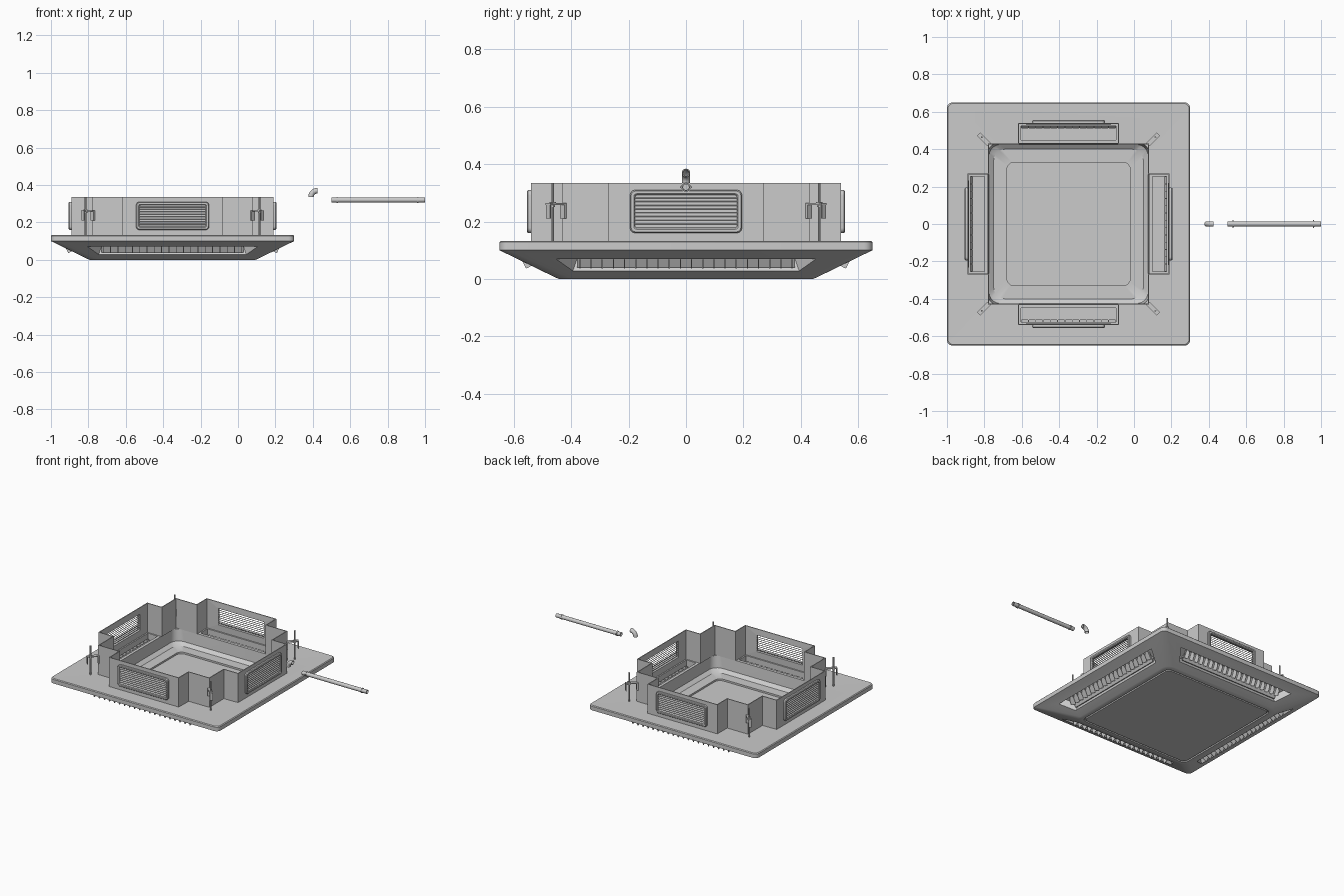
import bpy, bmesh, math
from mathutils import Matrix, Vector

if "Cube" in bpy.data.objects:
    bpy.data.objects.remove(bpy.data.objects["Cube"])

CX = -0.35   # cassette centre in x


def side(k):
    """Local frame of a side: x along the side, -y outwards (k = quarter turns)."""
    return Matrix.Translation((CX, 0, 0)) @ Matrix.Rotation(k * math.pi / 2, 4, 'Z')


def finish(name, bm, recalc=True, smooth=True):
    if recalc:
        bmesh.ops.recalc_face_normals(bm, faces=bm.faces[:])
    me = bpy.data.meshes.new(name)
    bm.to_mesh(me)
    bm.free()
    ob = bpy.data.objects.new(name, me)
    bpy.context.collection.objects.link(ob)
    if smooth:
        bpy.ops.object.select_all(action='DESELECT')
        ob.select_set(True)
        bpy.context.view_layer.objects.active = ob
        bpy.ops.object.shade_smooth_by_angle(angle=math.radians(30))
    return ob


def rounded(hx, hy, r, n=6):
    pts = []
    for q, (sx, sy) in enumerate(((1, 1), (-1, 1), (-1, -1), (1, -1))):
        for i in range(n + 1):
            a = (q + i / n) * math.pi / 2
            pts.append((sx * (hx - r) + r * math.cos(a), sy * (hy - r) + r * math.sin(a)))
    return pts


def loft(bm, rings, closed=False):
    """Skin between rings; cap both ends unless the rings form a loop."""
    vs = [[bm.verts.new(p) for p in ring] for ring in rings]
    n = len(vs[0])
    pairs = list(zip(vs, vs[1:])) + ([(vs[-1], vs[0])] if closed else [])
    for a, b in pairs:
        for i in range(n):
            j = (i + 1) % n
            bm.faces.new((a[i], a[j], b[j], b[i]))
    if not closed:
        bm.faces.new(vs[0])
        bm.faces.new(vs[-1])


def prism(bm, k, section):
    """Section points (r, z, s0, s1): outward distance, height, span along the side."""
    m = side(k)
    loft(bm, [[m @ Vector((p[2 + e], -p[0], p[1])) for p in section] for e in (0, 1)])


def box(bm, k, r0, r1, z0, z1, s0, s1):
    prism(bm, k, [(r, z, s0, s1) for r, z in ((r0, z0), (r1, z0), (r1, z1), (r0, z1))])


# Ceiling panel: hollow bowl inside, flat rim, sloped skirt, grooved intake below
bm = bmesh.new()
profile = [(0.33, 0.018, 0.04), (0.33, 0.03, 0.04), (0.40, 0.03, 0.06), (0.425, 0.05, 0.06),
           (0.43, 0.13, 0.05), (0.645, 0.133, 0.03), (0.65, 0.128, 0.03), (0.65, 0.10, 0.03),
           (0.455, 0.005, 0.05), (0.443, 0.0, 0.05), (0.425, 0.0, 0.035), (0.423, 0.008, 0.035),
           (0.416, 0.008, 0.03), (0.414, 0.0, 0.03)]
loft(bm, [[(CX + x, y, z) for x, y in rounded(h, h, r)] for h, z, r in profile])
panel = finish("ceiling_panel", bm, smooth=False)

# Cut the air slots in the skirt and the ducts that feed them
def cut(name, build):
    c = bmesh.new()
    for k in range(4):
        build(c, k)
    cutter = finish(name, c, smooth=False)
    cutter.hide_render = True
    bpy.context.view_layer.objects.active = panel
    mod = panel.modifiers.new(name, 'BOOLEAN')
    mod.object = cutter
    mod.operation = 'DIFFERENCE'
    mod.solver = 'EXACT'
    bpy.ops.object.modifier_apply(modifier=name)
    bpy.data.objects.remove(cutter)


def slot(c, k):
    prism(c, k, [(0.510, 0.012, -0.40, 0.40), (0.597, 0.054, -0.46, 0.46),
                 (0.568, 0.112, -0.44, 0.44), (0.482, 0.07, -0.38, 0.38)])


cut("slot_cutter", slot)
cut("duct_cutter", lambda c, k: box(c, k, 0.45, 0.525, 0.085, 0.16, -0.255, 0.255))
panel.select_set(True)
bpy.context.view_layer.objects.active = panel
bpy.ops.object.shade_smooth_by_angle(angle=math.radians(30))

# Slot vanes: a row of thin pointed blades plus a guide blade on each side
bm = bmesh.new()
for k in range(4):
    for i in range(20):
        s = -0.37 + i * 0.74 / 19
        prism(bm, k, [(r, z, s - 0.002, s + 0.002) for r, z in
                      ((0.495, 0.072), (0.545, 0.042), (0.558, 0.036), (0.572, 0.066), (0.565, 0.108))])
    prism(bm, k, [(0.508, 0.040, -0.38, 0.38), (0.514, 0.040, -0.38, 0.38),
                  (0.545, 0.098, -0.38, 0.38), (0.539, 0.098, -0.38, 0.38)])
finish("slot_vanes", bm, smooth=False)

# Housing: open cross-shaped wall with a window in each arm end
bm = bmesh.new()
Z0, Z1 = 0.13, 0.335
for k in range(4):
    m = side(k)
    path = [(-0.43, -0.43), (-0.27, -0.43), (-0.27, -0.54), (0.27, -0.54), (0.27, -0.43), (0.43, -0.43)]
    for (ax, ay), (bx, by) in zip(path, path[1:]):
        outer = [bm.verts.new(m @ Vector(p)) for p in
                 ((ax, ay, Z0), (bx, by, Z0), (bx, by, Z1), (ax, ay, Z1))]
        if ay == by == -0.54:
            inner = [bm.verts.new(m @ Vector((x, ay, z))) for x, z in
                     ((-0.178, 0.178), (0.178, 0.178), (0.178, 0.292), (-0.178, 0.292))]
            for i in range(4):
                j = (i + 1) % 4
                bm.faces.new((outer[i], outer[j], inner[j], inner[i]))
        else:
            bm.faces.new(outer)
bmesh.ops.remove_doubles(bm, verts=bm.verts[:], dist=1e-4)
housing = finish("housing_wall", bm, recalc=False, smooth=False)
mod = housing.modifiers.new("thickness", 'SOLIDIFY')
mod.thickness = 0.008
mod.offset = -1

# Side grilles: rounded frame and tilted slats
frames, slats = bmesh.new(), bmesh.new()
for k in range(4):
    m = side(k)
    ring = lambda hx, hz, r, d: [m @ Vector((x, -d, 0.235 + z)) for x, z in rounded(hx, hz, r, 4)]
    loft(frames, [ring(0.195, 0.075, 0.018, 0.535), ring(0.195, 0.075, 0.018, 0.550),
                  ring(0.191, 0.071, 0.015, 0.555), ring(0.182, 0.062, 0.010, 0.555),
                  ring(0.177, 0.057, 0.006, 0.550), ring(0.177, 0.057, 0.006, 0.535)], closed=True)
    for i in range(9):
        z = 0.183 + i * 0.013
        prism(slats, k, [(r, z + dz, -0.18, 0.18) for r, dz in
                         ((0.551, -0.006), (0.551, -0.003), (0.536, 0.007), (0.536, 0.004))])
finish("grille_frames", frames)
finish("grille_slats", slats, smooth=False)

# Corner hanging brackets with threaded rods, washers and nuts
brackets, rods = bmesh.new(), bmesh.new()
for k in (0.5, 1.5, 2.5, 3.5):
    box(brackets, k, 0.600, 0.680, 0.258, 0.264, -0.012, 0.012)
    box(brackets, k, 0.600, 0.610, 0.210, 0.264, -0.012, 0.012)
    box(brackets, k, 0.675, 0.680, 0.210, 0.264, -0.010, 0.010)
    for r, z0, z1, seg in ((0.005, 0.133, 0.335, 10), (0.011, 0.264, 0.268, 12), (0.009, 0.250, 0.258, 6)):
        bmesh.ops.create_cone(rods, cap_ends=True, segments=seg, radius1=r, radius2=r, depth=z1 - z0,
                              matrix=side(k) @ Matrix.Translation((0, -0.657, (z0 + z1) / 2)))
finish("hanging_brackets", brackets, smooth=False)
finish("hanging_rods", rods)


# Drain pipe and elbow, both hollow
def circle(c, angle, r, n=20):
    """Ring around c whose axis is +x tilted upwards by angle."""
    up = Vector((-math.sin(angle), 0, math.cos(angle)))
    return [Vector(c) + r * (math.cos(t) * Vector((0, 1, 0)) + math.sin(t) * up)
            for t in (2 * math.pi * i / n for i in range(n))]


bm = bmesh.new()
loft(bm, [circle((x, 0, 0.32), 0, r) for x, r in
          ((0.50, 0.0135), (1.0, 0.0135), (1.0, 0.010), (0.50, 0.010))], closed=True)
finish("drain_pipe", bm)

bm = bmesh.new()
for x in (0.53, 0.96):
    loft(bm, [circle((x + d, 0, 0.32), 0, r) for d, r in
              ((-0.004, 0.012), (-0.004, 0.0165), (0.004, 0.0165), (0.004, 0.012))], closed=True)
    for s in (-1, 1):
        bmesh.ops.create_cube(bm, size=1, matrix=Matrix.Translation((x, s * 0.017, 0.32))
                              @ Matrix.Diagonal((0.006, 0.008, 0.006, 1)))
finish("pipe_clamps", bm)

bm = bmesh.new()
arc = [math.pi / 2 * i / 8 for i in range(9)]
bend = lambda a, r: circle((0.425 - 0.035 * math.cos(math.pi / 2 - a), 0,
                            0.335 + 0.035 * math.sin(math.pi / 2 - a)), a, r)
loft(bm, [bend(a, 0.0145) for a in arc] + [bend(a, 0.011) for a in reversed(arc)], closed=True)
finish("pipe_elbow", bm)
